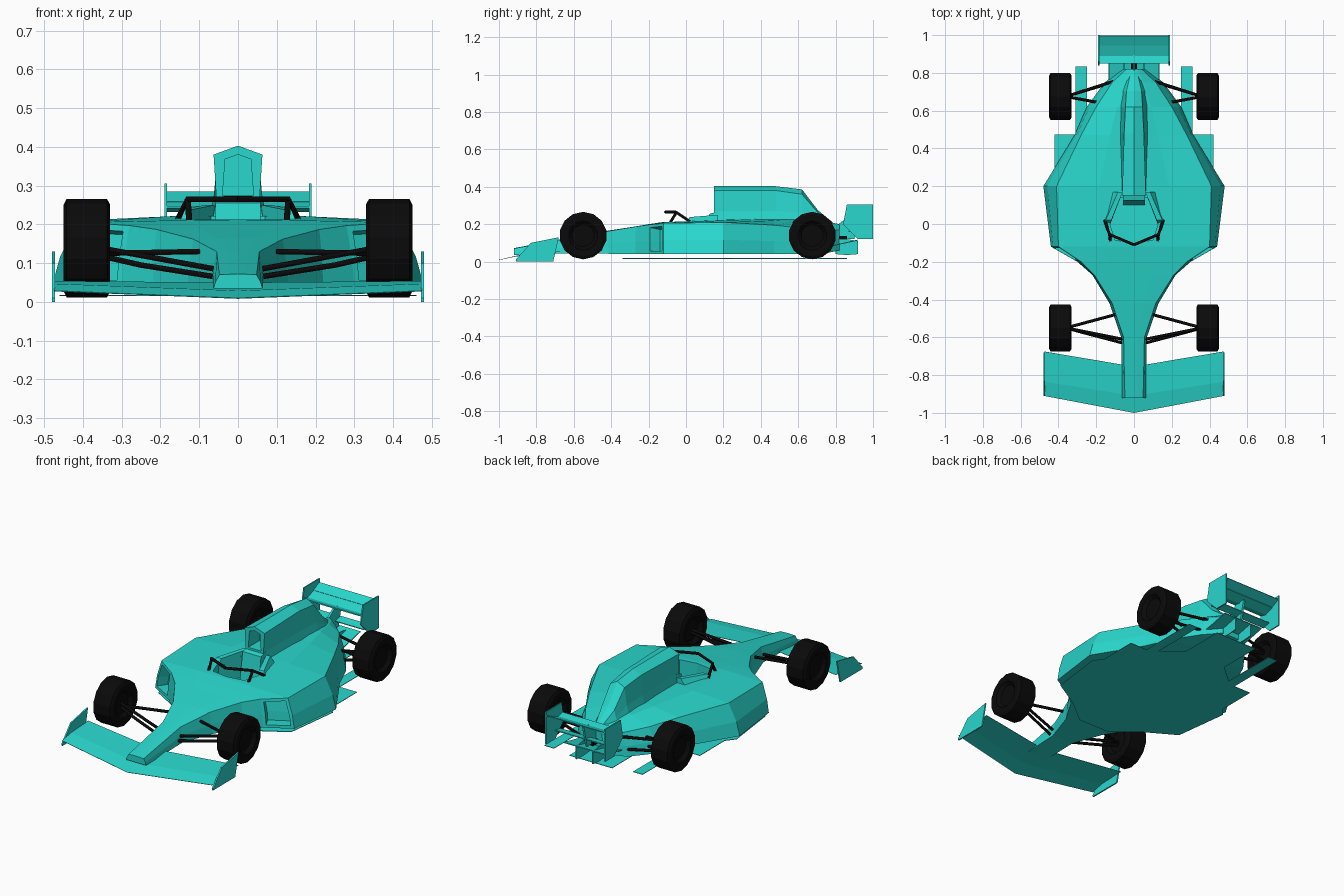
import bpy, bmesh, math

if "Cube" in bpy.data.objects:
    bpy.data.objects.remove(bpy.data.objects["Cube"])

def material(name, rgb):
    m = bpy.data.materials.new(name)
    m.diffuse_color = (*rgb, 1)
    m.use_nodes = True
    m.node_tree.nodes["Principled BSDF"].inputs["Base Color"].default_value = m.diffuse_color
    return m

TEAL = material("teal_paint", (0.022, 0.68, 0.61))
BLACK = material("black_rubber", (0.003, 0.003, 0.003))

def build(name, verts, faces, mat=TEAL, mirror=False, thick=0):
    me = bpy.data.meshes.new(name)
    me.from_pydata(verts, [], faces)
    bm = bmesh.new()
    bm.from_mesh(me)
    bmesh.ops.recalc_face_normals(bm, faces=bm.faces)
    bm.to_mesh(me)
    bm.free()
    ob = bpy.data.objects.new(name, me)
    bpy.context.collection.objects.link(ob)
    me.materials.append(mat)
    if mirror:
        ob.modifiers.new("mirror", 'MIRROR')
    if thick:
        s = ob.modifiers.new("thickness", 'SOLIDIFY')
        s.thickness, s.offset = thick, 0
    return ob

def prism(name, pts, axis, lo, hi, **kw):
    """Extrude a 2D outline along x (pts are y,z) or z (pts are x,y)."""
    n = len(pts)
    put = (lambda p, h: (h, *p)) if axis == 'x' else (lambda p, h: (*p, h))
    verts = [put(p, h) for h in (lo, hi) for p in pts]
    faces = [range(n), range(n, 2 * n)]
    faces += [(i, (i + 1) % n, (i + 1) % n + n, i + n) for i in range(n)]
    return build(name, verts, faces, **kw)

def plane(name, pts, hw, **kw):
    """Sheet spanning both sides of the car along a y,z profile."""
    n = len(pts)
    build(name, [(x, *p) for x in (-hw, hw) for p in pts],
          [(i, i + 1, n + i + 1, n + i) for i in range(n - 1)], **kw)

def both(half):
    """Complete a right-hand x,y outline with its mirror image."""
    return half + [(-x, y) for x, y in reversed(half) if x]

def loft(name, rings, **kw):
    """Half cross-sections joined along y, closed at both ends."""
    n = len(rings[0])
    verts = [p for r in rings for p in r]
    faces = [(k * n + i, k * n + i + 1, (k + 1) * n + i + 1, (k + 1) * n + i)
             for k in range(len(rings) - 1) for i in range(n - 1)]
    faces += [range(n), range((len(rings) - 1) * n, len(rings) * n)]
    return build(name, verts, faces, mirror=True, **kw)

def recess(ob, test, rim, depth):
    """Push the faces that pass the test inward to form an air intake."""
    bm = bmesh.new()
    bm.from_mesh(ob.data)
    fs = [f for f in bm.faces if test(f)]
    bmesh.ops.inset_region(bm, faces=fs, thickness=rim, use_boundary=False, use_even_offset=True)
    bmesh.ops.inset_region(bm, faces=fs, thickness=0.005, depth=-depth, use_boundary=False)
    bm.to_mesh(ob.data)
    bm.free()

def carve(ob, cutter):
    cutter.hide_render = True
    cutter.display_type = 'WIRE'
    cut = ob.modifiers.new("opening", 'BOOLEAN')
    cut.operation, cut.object, cut.solver = 'DIFFERENCE', cutter, 'EXACT'

def rod(name, path, r=0.008):
    """Thin bar following a list of points, mirrored to both sides."""
    cu = bpy.data.curves.new(name, 'CURVE')
    cu.dimensions = '3D'
    cu.bevel_depth, cu.bevel_resolution, cu.use_fill_caps = r, 1, True
    sp = cu.splines.new('POLY')
    sp.points.add(len(path) - 1)
    for p, q in zip(sp.points, path):
        p.co = (*q, 1)
    ob = bpy.data.objects.new(name, cu)
    bpy.context.collection.objects.link(ob)
    cu.materials.append(BLACK)
    ob.modifiers.new("mirror", 'MIRROR')

# main body: nose, tub, sidepods and tail (y, bottom x, shoulder x, bottom z, shoulder z, centre z)
sections = [(-.92, .063, .048, .035, .07, .072), (-.6, .068, .055, .045, .13, .132),
            (-.42, .13, .115, .042, .162, .165), (-.27, .22, .21, .04, .187, .188),
            (-.2, .3, .28, .04, .197, .2), (-.12, .44, .4, .04, .205, .212),
            (.2, .48, .41, .04, .21, .225), (.47, .315, .28, .04, .195, .23),
            (.62, .25, .2, .04, .178, .235), (.75, .155, .115, .045, .17, .215),
            (.82, .06, .04, .06, .17, .2)]
body = loft("body", [[(0, y, zb), (xb, y, zb), (xb + (xs - xb) * .3, y, zb + (zs - zb) * .45),
                      (xs, y, zs), (xs * .45, y, zs + (zc - zs) * .7), (0, y, zc)]
                     for y, xb, xs, zb, zs, zc in sections])
# sidepod intakes
recess(body, lambda f: -.2 < f.calc_center_median().y < -.12 and abs(f.normal.z) < .5
       and f.calc_center_median().x > .3, .016, .06)

# cockpit opening
carve(body, prism("cockpit_cutter", both([(0, -.1), (.1, -.085), (.13, .01), (.07, .14), (0, .14)]),
                  'z', .1, .4))

# raised padded sides of the cockpit
build("cockpit_collar", [(.125, 0, .2), (.165, 0, .2), (.15, .02, .238), (.12, .02, .238),
                         (.06, .17, .2), (.13, .17, .2), (.085, .17, .25), (.06, .17, .25)],
      [(0, 1, 2, 3), (4, 5, 6, 7), (0, 1, 5, 4), (1, 2, 6, 5), (2, 3, 7, 6), (3, 0, 4, 7)], mirror=True)
prism("headrest", [(.1, .1), (.125, .255), (.17, .268), (.17, .1)], 'x', -.058, .058)

# engine cover (y, base x, waist x, shoulder x, shoulder z, peak z)
cover = loft("engine_cover", [
    [(0, y, .19), (b, y, .19), (w, y, .19 + (zs - .19) * .42), (s, y, zs), (0, y, zp)]
    for y, b, w, s, zs, zp in [(.15, .068, .056, .063, .38, .403), (.48, .08, .063, .052, .38, .403),
                               (.62, .078, .06, .045, .36, .386), (.705, .066, .052, .04, .262, .275),
                               (.79, .035, .03, .02, .198, .205)]])
# air intake above the driver
carve(cover, loft("intake_cutter", [[(0, y, .274), (.04, y, .274), (.033, y, .368), (0, y, .38)]
                                    for y in (.1, .25)]))

# flat floor with rear fingers and slots
prism("floor", both([(0, -.34), (.1, -.34), (.25, -.22), (.42, -.12), (.46, .2), (.42, .25), (.42, .475),
                     (.31, .475), (.31, .835), (.25, .835), (.25, .5), (.135, .6), (.135, .86), (0, .86)]),
      'z', .015, .018)

# front wing: swept outline whose height depends only on y, in two panels
rows = [(-1.0, -.91, .009, .028), (-.91, -.835, .028, .046), (-.755, -.675, .049, .053)]
build("front_wing", [v for yc, yt, zc, zt in rows for v in ((0, yc, zc), (.475, yt, zt))],
      [(0, 1, 3, 2), (2, 3, 5, 4)], mirror=True, thick=.002)
prism("front_wing_endplate", [(-.91, .0), (-.91, .01), (-.83, .1), (-.68, .13), (-.71, 0)],
      'x', .472, .48, mirror=True)

# rear wing
plane("rear_wing_main", [(.85, .245), (.89, .235), (.945, .255)], .187, thick=.006)
plane("rear_wing_flap", [(.945, .257), (.997, .283)], .187, thick=.005)
plane("rear_wing_beam", [(.87, .16), (.92, .17)], .187, thick=.005)
prism("rear_wing_endplate", [(.86, .305), (1, .305), (1, .12), (.92, .12), (.84, .2)],
      'x', .183, .19, mirror=True)
prism("rear_wing_pylon", [(.8, .12), (.8, .19), (.87, .24), (.93, .24), (.9, .12)], 'x', -.006, .006)

# diffuser and tail
prism("diffuser_fin", [(.8, .04), (.8, .12), (.86, .12), (.92, .11), (.92, .04), (.86, .035)],
      'x', .05, .056, mirror=True)
plane("diffuser_top", [(.76, .08), (.92, .115)], .13, thick=.005)
prism("tail_light", [(.8, .11), (.86, .11), (.86, .137), (.8, .137)], 'x', -.015, .015, mat=BLACK)

# windscreen frame
rod("windscreen_hoop", [(.155, .02, .215), (.13, -.055, .265), (0, -.11, .265)])
rod("windscreen_strut", [(.13, -.05, .265), (.125, -.09, .2)])

# wheels: low-sided tyres turned from a profile with dished rims
def wheel(name, y, sides=14, cx=.39, cz=.139):
    prof = [(-.04, .06), (-.058, .078), (-.06, .112), (-.052, .127),
            (.052, .127), (.06, .112), (.058, .078), (.04, .06)]
    angles = [2 * math.pi * i / sides + math.pi / 2 for i in range(sides)]
    verts = [(cx + px, y + r * math.cos(a), cz + r * math.sin(a)) for px, r in prof for a in angles]
    n = len(prof)
    faces = [(k * sides + i, k * sides + (i + 1) % sides, (k + 1) * sides + (i + 1) % sides, (k + 1) * sides + i)
             for k in range(n - 1) for i in range(sides)]
    faces += [range(sides), range((n - 1) * sides, n * sides)]
    build(name, verts, faces, BLACK, mirror=True)

wheel("front_wheels", -.55)
wheel("rear_wheels", .675)

# suspension arms
arms = [((.36, -.55, .125), (.1, -.48, .13)), ((.36, -.55, .14), (.06, -.61, .085)),
        ((.36, -.55, .12), (.25, -.58, .095), (.06, -.63, .065)),
        ((.36, .675, .16), (.11, .755, .15)), ((.36, .675, .15), (.2, .645, .13)),
        ((.36, .675, .1), (.13, .745, .08)), ((.36, .675, .1), (.2, .645, .08))]
for i, path in enumerate(arms):
    rod(f"suspension_arm_{i + 1}", path)
